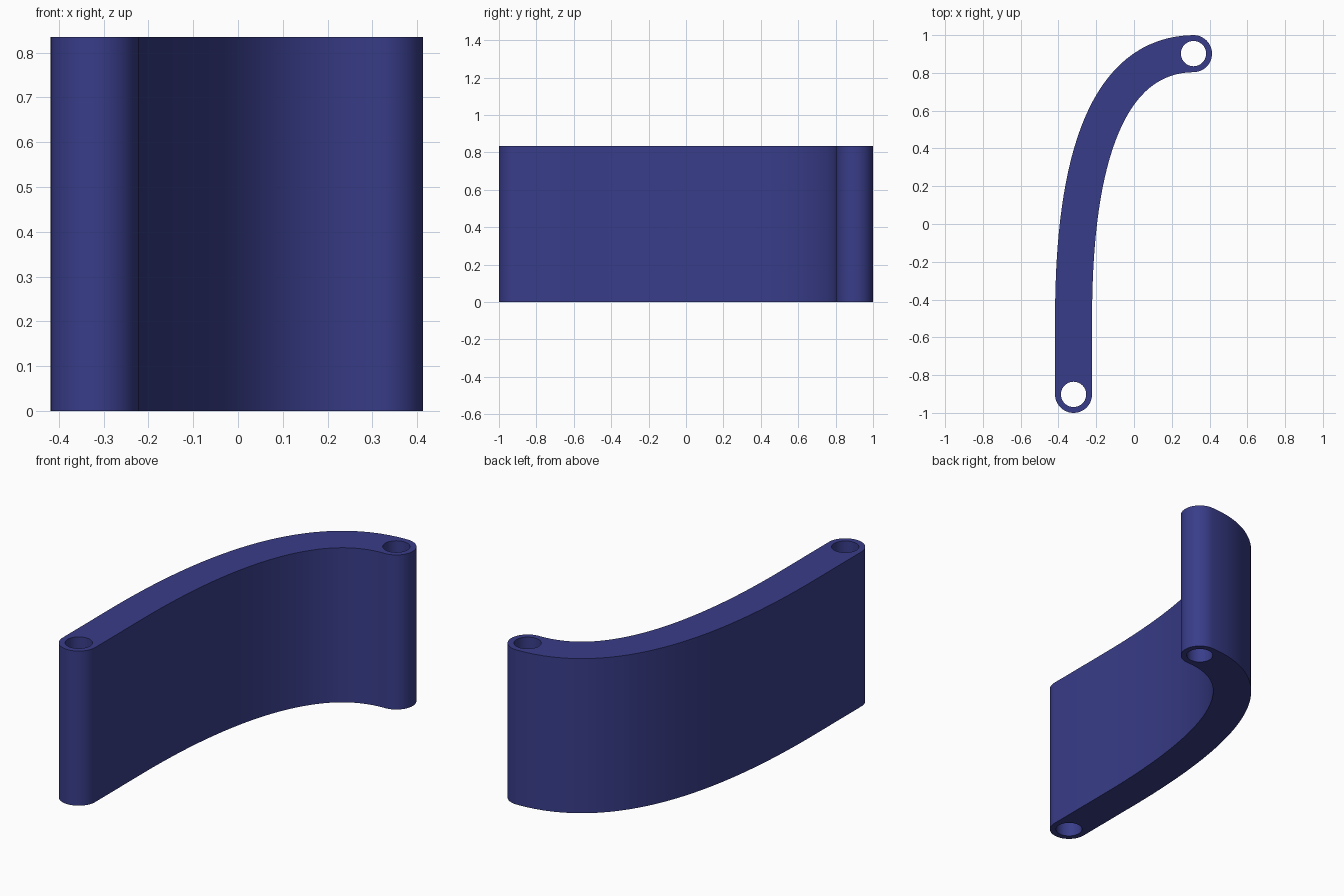
import bpy, bmesh, math
from mathutils import Vector

if "Cube" in bpy.data.objects:
    bpy.data.objects.remove(bpy.data.objects["Cube"])

H, R, HOLE = 0.835, 0.098, 0.067
N = 32

# Centre line: straight lower part, then a bend to the upper end
start = Vector((-0.32, -0.902))
p = [Vector(c) for c in ((-0.32, -0.5), (-0.32, 0.35), (-0.14, 0.895), (0.315, 0.902))]
path = [(start, Vector((0, 1)))]
for i in range(N + 1):
    t = i / N
    u = 1 - t
    pos = u**3 * p[0] + 3 * u*u*t * p[1] + 3 * u*t*t * p[2] + t**3 * p[3]
    tan = u*u * (p[1] - p[0]) + 2 * u*t * (p[2] - p[1]) + t*t * (p[3] - p[2])
    path.append((pos, tan.normalized()))


def arc(centre, radius, a0, a1, steps):
    return [centre + radius * Vector((math.cos(a0 + (a1 - a0) * i / steps),
                                      math.sin(a0 + (a1 - a0) * i / steps)))
            for i in range(steps)]


def side(sign):
    return [c + sign * R * Vector((-t.y, t.x)) for c, t in path]


# Rounded outline and the two pin holes
end, end_dir = path[-1]
a = math.atan2(end_dir.y, end_dir.x)
outline = (side(1) + arc(end, R, a + math.pi / 2, a - math.pi / 2, 24)[1:]
           + side(-1)[::-1] + arc(start, R, 0, -math.pi, 24)[1:])
loops = [outline] + [arc(c, HOLE, 0, 2 * math.pi, 40) for c in (start, end)]

# Filled profile extruded to full height
curve = bpy.data.curves.new("curved_link", 'CURVE')
curve.dimensions = '2D'
curve.fill_mode = 'BOTH'
curve.extrude = H / 2
for pts in loops:
    s = curve.splines.new('POLY')
    s.points.add(len(pts) - 1)
    for q, v in zip(s.points, pts):
        q.co = (v.x, v.y, 0, 1)
    s.use_cyclic_u = True
link = bpy.data.objects.new("curved_link", curve)
bpy.context.collection.objects.link(link)
bpy.context.view_layer.objects.active = link
link.select_set(True)
bpy.ops.object.convert(target='MESH')
link = bpy.context.object
link.name = "curved_link"

# Weld caps to walls and stand on the ground
bm = bmesh.new()
bm.from_mesh(link.data)
bmesh.ops.remove_doubles(bm, verts=bm.verts, dist=1e-4)
bmesh.ops.translate(bm, verts=bm.verts, vec=(0, 0, H / 2))
bmesh.ops.recalc_face_normals(bm, faces=bm.faces)
bm.to_mesh(link.data)
bm.free()
bpy.ops.object.shade_smooth_by_angle(angle=math.radians(35))

mat = bpy.data.materials.new("dark_blue")
mat.diffuse_color = (0.04, 0.046, 0.25, 1)
mat.use_nodes = True
mat.node_tree.nodes["Principled BSDF"].inputs["Base Color"].default_value = mat.diffuse_color
link.data.materials.clear()
link.data.materials.append(mat)
